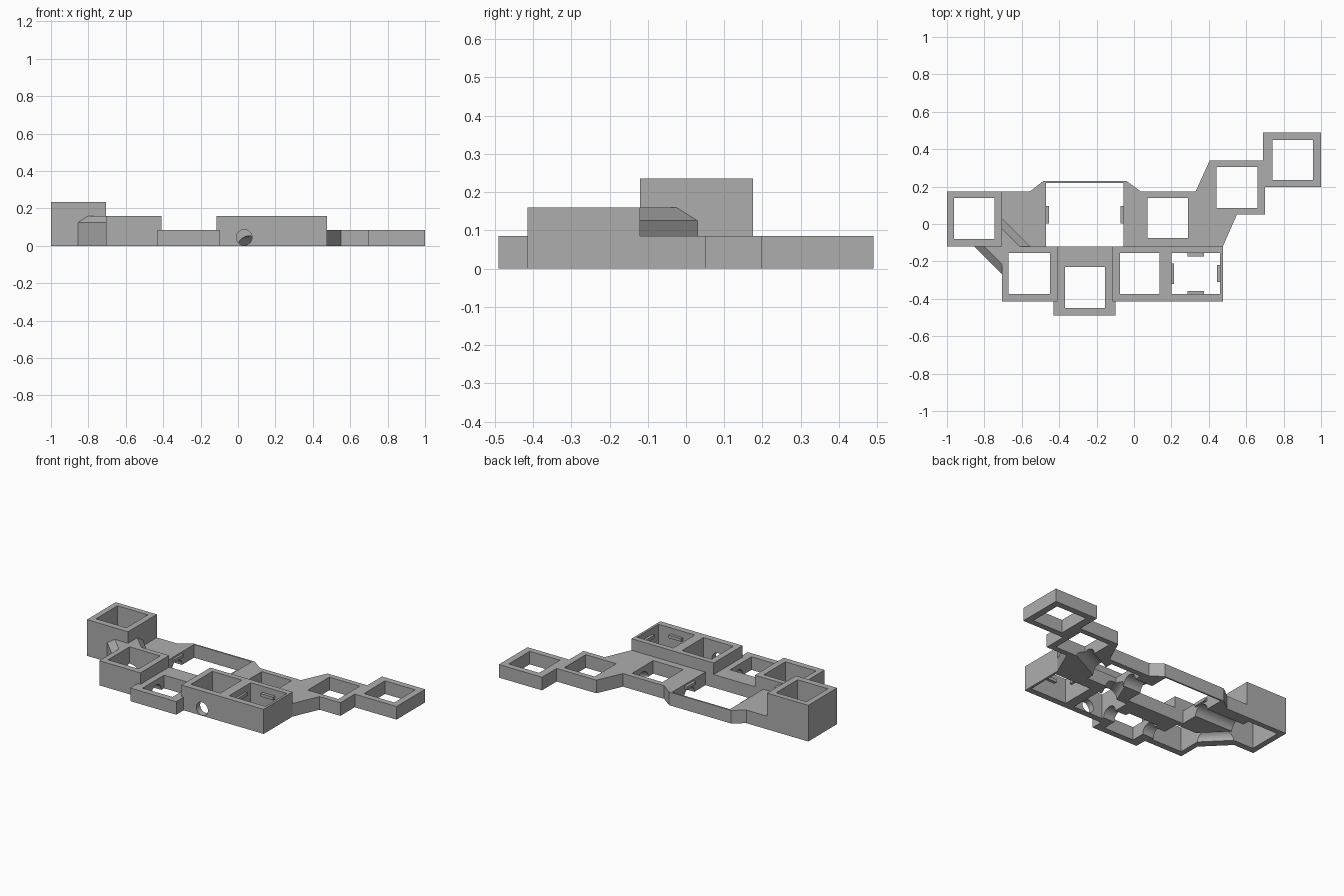
import bpy, bmesh, math
from mathutils import Matrix, Vector

if "Cube" in bpy.data.objects:
    bpy.data.objects.remove(bpy.data.objects["Cube"], do_unlink=True)

grey = bpy.data.materials.new("plain grey")
grey.use_nodes = True
grey.diffuse_color = (0.42, 0.42, 0.42, 1)
grey.node_tree.nodes["Principled BSDF"].inputs["Base Color"].default_value = (0.42, 0.42, 0.42, 1)


def add_object(name, bm):
    bmesh.ops.recalc_face_normals(bm, faces=bm.faces)
    mesh = bpy.data.meshes.new(name)
    bm.to_mesh(mesh)
    bm.free()
    mesh.materials.append(grey)
    obj = bpy.data.objects.new(name, mesh)
    bpy.context.collection.objects.link(obj)
    return obj


def prism(name, points, height, matrix=Matrix()):
    """Extrude a flat outline along its local z."""
    bm = bmesh.new()
    face = bm.faces.new([bm.verts.new((x, y, 0)) for x, y in points])
    top = bmesh.ops.extrude_face_region(bm, geom=[face])["geom"]
    bmesh.ops.translate(bm, vec=(0, 0, height),
                        verts=[v for v in top if isinstance(v, bmesh.types.BMVert)])
    bm.transform(matrix)
    return add_object(name, bm)


def box(name, x0, x1, y0, y1, z0, z1):
    return prism(name, [(x0, y0), (x1, y0), (x1, y1), (x0, y1)], z1 - z0,
                 Matrix.Translation((0, 0, z0)))


def channel(start, end, z=0.0, radius=0.052):
    """Round cutter running between two floor points."""
    a, b = Vector((*start, z)), Vector((*end, z))
    bm = bmesh.new()
    bmesh.ops.create_cone(bm, cap_ends=True, segments=32, radius1=radius,
                          radius2=radius, depth=(b - a).length)
    turn = (b - a).to_track_quat('Z', 'Y').to_matrix().to_4x4()
    bm.transform(Matrix.Translation((a + b) / 2) @ turn)
    return add_object("channel_cutter", bm)


def combine(body, other, operation):
    mod = body.modifiers.new("combine", 'BOOLEAN')
    mod.operation = operation
    mod.solver = 'EXACT'
    mod.object = other
    bpy.context.view_layer.objects.active = body
    bpy.ops.object.modifier_apply(modifier=mod.name)
    bpy.data.objects.remove(other, do_unlink=True)


# Low base plate, running under the raised sockets
LOW, MID, TALL = 0.085, 0.16, 0.235
frame = prism("socket_frame", [
    (-0.73, -0.14), (0.467, -0.14), (0.475, -0.12), (0.55, 0.05), (0.70, 0.05),
    (0.70, 0.34), (0.405, 0.34), (0.33, 0.175), (0.035, 0.175), (-0.04, 0.23),
    (-0.485, 0.23), (-0.555, 0.175), (-0.73, 0.175)], LOW)

# Raised and outlying socket blocks
blocks = [
    ("tall_block", -1.0, -0.705, -0.12, 0.175, TALL),
    ("right_block", -0.705, -0.41, -0.415, -0.12, MID),
    ("front_block", -0.43, -0.10, -0.49, -0.10, LOW),
    ("double_block", -0.115, 0.475, -0.415, -0.12, MID),
    ("outer_block", 0.69, 1.0, 0.197, 0.49, LOW),
]
for name, x0, x1, y0, y1, top in blocks:
    combine(frame, box(name, x0, x1, y0, y1, 0, top), 'UNION')

# Chamfered diagonal bridge across the touching corners
along = Vector((1, -1, 0)).normalized()
across = Vector((1, 1, 0)).normalized()
place = Matrix((across, (0, 0, 1), along)).transposed().to_4x4()
place.translation = Vector((-0.705, -0.12, 0)) - along * 0.11
bridge = prism("diagonal_bridge", [(-0.106, 0), (0.106, 0), (0.106, 0.125),
               (0.067, MID), (-0.067, MID), (-0.106, 0.125)], 0.22, place)
combine(frame, bridge, 'UNION')

# Square openings
openings = [
    (-0.963, -0.745, -0.08, 0.14), (-0.67, -0.45, -0.375, -0.155),
    (-0.37, -0.155, -0.45, -0.23), (-0.075, 0.137, -0.375, -0.155),
    (0.2, 0.46, -0.375, -0.155), (-0.47, -0.055, -0.12, 0.22),
    (0.072, 0.288, -0.075, 0.14), (0.442, 0.66, 0.085, 0.305),
    (0.74, 0.957, 0.235, 0.45),
]
for x0, x1, y0, y1 in openings:
    combine(frame, box("opening_cutter", x0, x1, y0, y1, -0.1, 0.4), 'DIFFERENCE')

# Wire channels under the walls
routes = [
    ((0.62, 0.27), (0.80, 0.27)), ((0.50, 0.14), (0.22, 0.0)),
    ((0.12, 0.045), (-0.10, 0.045)), ((0.11, -0.03), (0.03, -0.22)),
    ((0.10, -0.265), (0.24, -0.265)), ((-0.20, -0.31), (-0.03, -0.31)),
    ((-0.50, -0.31), (-0.33, -0.31)), ((-0.26, -0.27), (-0.26, -0.08)),
    ((-0.79, -0.035), (-0.62, -0.205)), ((-0.79, 0.045), (-0.43, 0.045)),
]
for start, end in routes:
    combine(frame, channel(start, end), 'DIFFERENCE')

# Round cable hole in the front wall
combine(frame, channel((0.033, -0.45), (0.033, -0.34), 0.045, 0.042), 'DIFFERENCE')

# Small retaining tabs inside the two fitted openings
tabs = [
    (0.19, 0.215, -0.32, -0.21, 0.10), (0.443, 0.47, -0.31, -0.22, 0.10),
    (0.285, 0.375, -0.175, -0.145, 0.10), (0.285, 0.375, -0.385, -0.357, 0.10),
    (-0.48, -0.455, 0.003, 0.095, 0.055), (-0.073, -0.045, 0.003, 0.095, 0.055),
]
for x0, x1, y0, y1, z in tabs:
    box("retaining_tab", x0, x1, y0, y1, z, z + 0.02)
